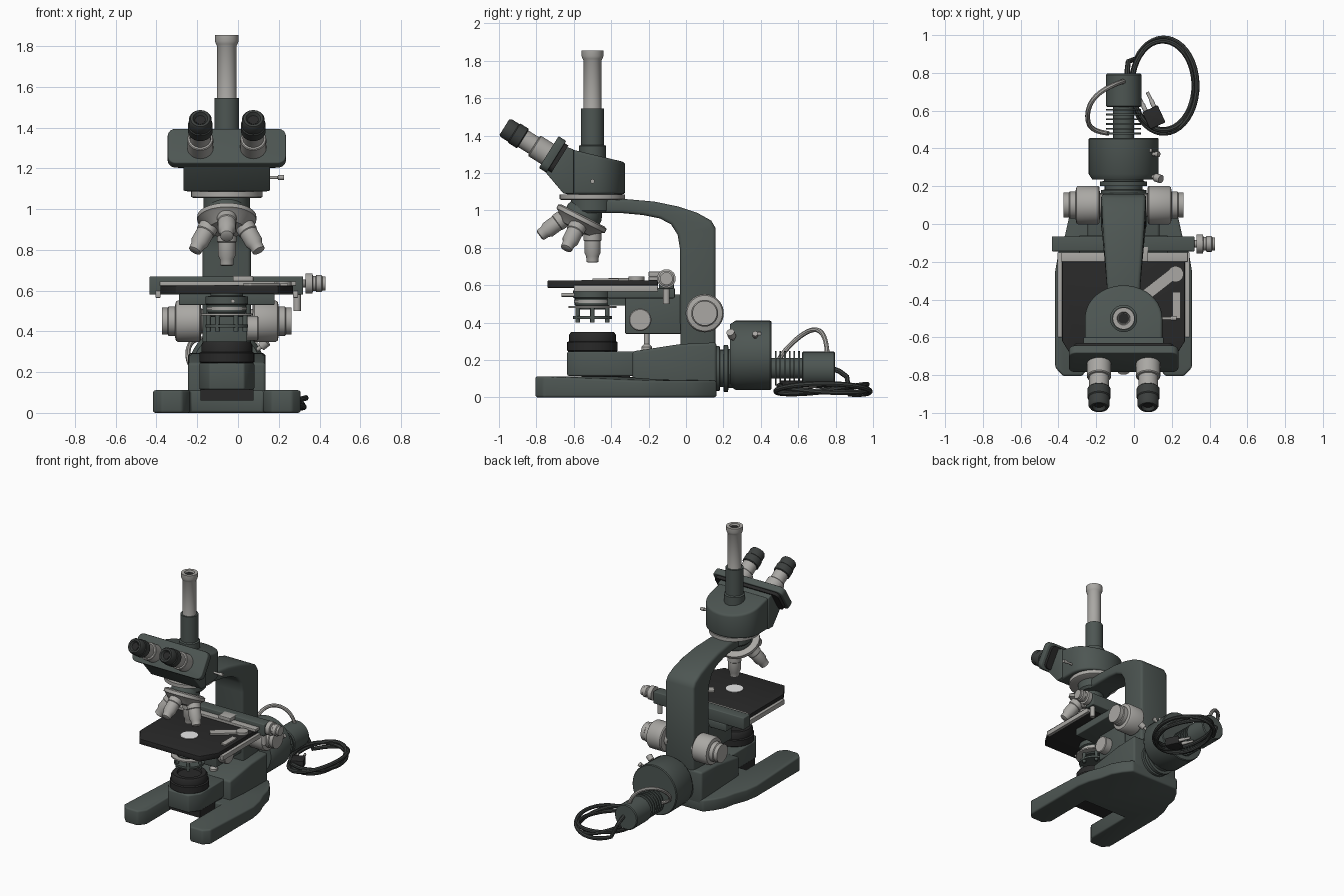
import bpy, bmesh, math
from mathutils import Vector, Matrix

if "Cube" in bpy.data.objects:
    bpy.data.objects.remove(bpy.data.objects["Cube"])

AXIS_X = -0.055   # optical axis; all x values below are relative to it


def material(name, r, g, b):
    m = bpy.data.materials.new(name)
    m.diffuse_color = (r, g, b, 1)
    m.use_nodes = True
    m.node_tree.nodes["Principled BSDF"].inputs["Base Color"].default_value = m.diffuse_color
    return m


GREEN = material("grey_green_paint", 0.075, 0.093, 0.086)
BLACK = material("black_paint", 0.022, 0.022, 0.022)
SILVER = material("satin_metal", 0.40, 0.39, 0.37)
CABLE = material("dark_rubber", 0.045, 0.05, 0.048)
WHITE = material("white_glass", 0.9, 0.9, 0.9)


def finish(bm, name, mat, bevel=0.0, matrix=None):
    bmesh.ops.recalc_face_normals(bm, faces=bm.faces[:])
    if bevel:
        edges = [e for e in bm.edges if e.is_manifold and e.calc_face_angle(0) > 0.7]
        bmesh.ops.bevel(bm, geom=edges, offset=bevel, segments=3, profile=0.5,
                        affect='EDGES', clamp_overlap=True)
    me = bpy.data.meshes.new(name)
    bm.to_mesh(me)
    bm.free()
    me.materials.append(mat)
    ob = bpy.data.objects.new(name, me)
    bpy.context.collection.objects.link(ob)
    if matrix:
        me.transform(matrix)
    return ob


def lathe(name, profile, origin, direction, mat, seg=36):
    """Solid of revolution from (radius, height) pairs along a direction."""
    bm = bmesh.new()
    rings = [[bm.verts.new((r * math.cos(2 * math.pi * i / seg), r * math.sin(2 * math.pi * i / seg), h))
              for i in range(seg)] for r, h in profile]
    for a, b in zip(rings, rings[1:]):
        for i in range(seg):
            j = (i + 1) % seg
            bm.faces.new((a[i], a[j], b[j], b[i]))
    bm.faces.new(rings[0])
    bm.faces.new(rings[-1])
    q = Vector((0, 0, 1)).rotation_difference(Vector(direction).normalized())
    return finish(bm, name, mat, 0, Matrix.Translation(origin) @ q.to_matrix().to_4x4())


def prism(name, outline, h0, h1, mat, bevel=0.0, along='z', matrix=None, top=None):
    """Extruded outline; along x the outline is (y, z). top(y) replaces the upper height."""
    bm = bmesh.new()
    put = (lambda a, b, h: (h, a, b)) if along == 'x' else (lambda a, b, h: (a, b, h))
    lo = [bm.verts.new(put(a, b, h0)) for a, b in outline]
    hi = [bm.verts.new(put(a, b, top(b) if top else h1)) for a, b in outline]
    bm.faces.new(lo)
    bm.faces.new(hi)
    for i in range(len(lo)):
        j = (i + 1) % len(lo)
        bm.faces.new((lo[i], lo[j], hi[j], hi[i]))
    return finish(bm, name, mat, bevel, matrix)


def box(name, x0, x1, y0, y1, z0, z1, mat, bevel=0.0):
    return prism(name, [(x0, y0), (x1, y0), (x1, y1), (x0, y1)], z0, z1, mat, bevel)


def mirrored(half):
    return half + [(-x, y) for x, y in reversed(half)]


def rounded_rect(w, h, r, n=6):
    pts = []
    for k, (sx, sy) in enumerate([(1, 1), (-1, 1), (-1, -1), (1, -1)]):
        for i in range(n + 1):
            a = math.pi / 2 * (k + i / n)
            pts.append((sx * (w - r) + r * math.cos(a), sy * (h - r) + r * math.sin(a)))
    return pts


def cable(name, pts, r, mat, kind='POLY'):
    cu = bpy.data.curves.new(name, 'CURVE')
    cu.dimensions = '3D'
    cu.bevel_depth, cu.bevel_resolution, cu.use_fill_caps = r, 2, True
    sp = cu.splines.new(kind)
    sp.points.add(len(pts) - 1)
    for p, co in zip(sp.points, pts):
        p.co = (*co, 1)
    if kind == 'NURBS':
        sp.order_u, sp.use_endpoint_u, sp.resolution_u = 4, True, 8
    tmp = bpy.data.objects.new(name + "_curve", cu)
    bpy.context.collection.objects.link(tmp)
    me = bpy.data.meshes.new_from_object(tmp.evaluated_get(bpy.context.evaluated_depsgraph_get()))
    bpy.data.objects.remove(tmp)
    me.materials.clear()
    me.materials.append(mat)
    bpy.context.collection.objects.link(bpy.data.objects.new(name, me))


UP, DOWN, BACK, RIGHT = (0, 0, 1), (0, 0, -1), (0, 1, 0), (1, 0, 0)

# horseshoe foot and rear body
foot = mirrored([(0.18, -0.38), (0.18, -0.75), (0.22, -0.805), (0.32, -0.805), (0.362, -0.76), (0.362, -0.25),
                 (0.345, -0.15), (0.31, -0.06), (0.29, 0.03), (0.25, 0.1), (0.2, 0.163)])
prism("foot", foot, 0, 0, GREEN, 0.012, top=lambda y: 0.112 if y < -0.25 else 0.09)
prism("base_body", [(-0.286, 0.05), (0.163, 0.05), (0.163, 0.294), (-0.03, 0.285), (-0.286, 0.246)],
      -0.19, 0.19, GREEN, 0.015, 'x')
# field illuminator
prism("illuminator_block", mirrored([(0.135, -0.27), (0.135, -0.56), (0.085, -0.635)]), 0.115, 0.245, GREEN, 0.008)
box("illuminator_underside", -0.13, 0.13, -0.56, -0.3, 0.06, 0.115, BLACK)
lathe("illuminator_ring", [(0.12, 0.24), (0.135, 0.25), (0.135, 0.295), (0.125, 0.3), (0.125, 0.335), (0.115, 0.35),
                           (0.085, 0.35), (0.08, 0.335)], (0, -0.5, 0), UP, BLACK)

# curved arm: outer y,z / inner y,z / half width
bm = bmesh.new()
rings = []
for yo, zo, yi, zi, w in [(0.158, 0.26, -0.03, 0.26, 0.12), (0.158, 0.905, -0.033, 0.80, 0.118),
                          (0.135, 0.945, -0.045, 0.87, 0.116), (0.06, 0.987, -0.08, 0.925, 0.113),
                          (-0.04, 1.02, -0.14, 0.957, 0.107), (-0.17, 1.047, -0.23, 0.975, 0.098),
                          (-0.32, 1.06, -0.34, 0.985, 0.088), (-0.5, 1.06, -0.5, 0.985, 0.085)]:
    rings.append([bm.verts.new(c) for c in ((-w, yo, zo), (w, yo, zo), (w, yi, zi), (-w, yi, zi))])
for a, b in zip(rings, rings[1:]):
    for i in range(4):
        bm.faces.new((a[i], a[(i + 1) % 4], b[(i + 1) % 4], b[i]))
bm.faces.new(rings[0])
bm.faces.new(rings[-1])
finish(bm, "arm", GREEN, 0.018)
lathe("arm_head", [(0.1, 0.985), (0.115, 1.0), (0.115, 1.058)], (0, -0.5, 0), UP, GREEN)

# tilted nosepiece with four objectives spread on a cone
tilt = math.radians(27)
nose = Vector((0, -math.sin(tilt), -math.cos(tilt)))
apex = Vector((0, -0.5, 1.07))
lathe("nosepiece_hub", [(0.08, 0.04), (0.1, 0.09), (0.1, 0.12)], apex, nose, GREEN)
lathe("nosepiece_disc", [(0.13, 0.11), (0.145, 0.118), (0.145, 0.14), (0.135, 0.145), (0.09, 0.19), (0.03, 0.2)],
      apex, nose, SILVER)
for i in range(4):
    d = Matrix.Rotation(i * math.pi / 2, 3, nose) @ Vector(DOWN)
    lathe("objective_%d" % (i + 1), [(0.036, 0.13), (0.036, 0.19), (0.048, 0.195), (0.048, 0.23), (0.044, 0.234),
          (0.044, 0.295), (0.034, 0.315), (0.032, 0.345), (0.022, 0.35)], apex, d, SILVER, 28)

# viewing head
lathe("head_mount_ring", [(0.165, 1.055), (0.175, 1.06), (0.175, 1.086)], (0, -0.5, 0), UP, SILVER, 48)
dome = [(0.205 * math.cos(math.pi * i / 20), -0.5 + 0.175 * math.sin(math.pi * i / 20)) for i in range(21)]
prism("head_body", [(0.205, -0.65)] + dome + [(-0.205, -0.65)], 1.086, 0, GREEN, 0.015,
      top=lambda y: 1.335 - 0.24 * (y + 0.65))
prism("head_front", [(-0.6, 1.09), (-0.655, 1.09), (-0.765, 1.22), (-0.68, 1.355), (-0.6, 1.325)],
      -0.213, 0.213, GREEN, 0.006, 'x')
look = Vector((0, -0.848, 0.53))
q = Matrix(((1, 0, 0), (0, 0.53, -0.848), (0, 0.848, 0.53))).to_4x4()
face = Matrix.Translation((0, -0.712, 1.298)) @ q
prism("eyepiece_plate", rounded_rect(0.29, 0.1, 0.04), -0.022, 0.026, GREEN, 0.006, matrix=face)
prism("eyepiece_plate_seam", rounded_rect(0.265, 0.085, 0.035), -0.045, -0.02, BLACK, matrix=face)
for side, s in (("left", -1), ("right", 1)):
    o = Vector((s * 0.13, -0.735, 1.298))
    lathe(side + "_eyepiece_tube", [(0.064, 0), (0.064, 0.085), (0.06, 0.09), (0.052, 0.092), (0.052, 0.175)],
          o, look, SILVER)
    lathe(side + "_eyepiece_cup", [(0.056, 0.16), (0.061, 0.165), (0.061, 0.215), (0.056, 0.22), (0.056, 0.265),
          (0.048, 0.278), (0.036, 0.278), (0.026, 0.262)], o, look, CABLE)
    lathe(side + "_eyepiece_lens", [(0.024, 0.255), (0.024, 0.264)], o, look, BLACK)
lathe("photo_tube_lower", [(0.072, 1.25), (0.072, 1.345), (0.061, 1.35), (0.061, 1.545)], (0, -0.5, 0), UP, GREEN)
lathe("photo_tube_upper", [(0.05, 1.54), (0.047, 1.55), (0.047, 1.8), (0.053, 1.81), (0.058, 1.825), (0.058, 1.855),
                           (0.035, 1.855), (0.03, 1.84)], (0, -0.5, 0), UP, SILVER)
lathe("photo_tube_lens", [(0.028, 1.835), (0.028, 1.843)], (0, -0.5, 0), UP, BLACK)
lathe("beam_slider", [(0.008, 0.19), (0.008, 0.25), (0.012, 0.252), (0.012, 0.28)], (0, -0.5, 1.155), RIGHT, SILVER, 16)

# stage with mechanical slide holder
plate = mirrored([(0.325, -0.15), (0.325, -0.62), (0.25, -0.74)])
prism("stage_plate", plate, 0.585, 0.625, BLACK, 0.004)
lathe("stage_aperture", [(0.06, 0.584), (0.06, 0.628)], (0, -0.5, 0), UP, WHITE)
box("stage_carriage", -0.235, 0.235, -0.42, -0.06, 0.53, 0.585, GREEN, 0.006)
box("stage_crossbar", -0.38, 0.375, -0.145, -0.065, 0.58, 0.67, GREEN, 0.006)
box("slide_rail", -0.33, 0.34, -0.2, -0.15, 0.625, 0.645, SILVER, 0.003)
box("slide_carrier", 0.03, 0.13, -0.2, -0.12, 0.645, 0.672, SILVER, 0.004)
for side, s in (("left", -1), ("right", 1)):
    box(side + "_stage_rail", *sorted((s * 0.325, s * 0.35)), -0.6, -0.15, 0.565, 0.6, SILVER, 0.003)
m = Matrix.Translation((0.19, -0.32, 0)) @ Matrix.Rotation(math.radians(38), 4, 'Z')
prism("slide_finger", rounded_rect(0.12, 0.03, 0.01), 0.626, 0.638, SILVER, matrix=m)
lathe("slide_finger_pivot", [(0.042, 0.626), (0.042, 0.645)], (0.275, -0.265, 0), UP, SILVER)
box("slide_clamp", 0.26, 0.3, -0.5, -0.36, 0.626, 0.636, SILVER)
lathe("stage_travel_knob", [(0.02, 0.37), (0.02, 0.385), (0.05, 0.387), (0.05, 0.42), (0.036, 0.423), (0.036, 0.435),
      (0.042, 0.44), (0.042, 0.465), (0.034, 0.47), (0.034, 0.485)], (0, -0.105, 0.635), RIGHT, SILVER)
lathe("stage_travel_shaft", [(0.018, 0.5), (0.018, 0.58)], (0.345, -0.105, 0), UP, SILVER, 16)

# focusing bracket and knobs
box("focus_bracket", -0.1, 0.1, -0.325, -0.02, 0.34, 0.55, GREEN, 0.006)
lathe("bracket_stop_post", [(0.028, 0.24), (0.028, 0.27), (0.014, 0.285), (0.014, 0.345)], (0, -0.21, 0), UP, SILVER, 20)
lathe("condenser_knob", [(0.06, 0.1), (0.06, 0.15), (0.055, 0.155)], (0, -0.245, 0.415), RIGHT, SILVER)
for side, s in (("left", -1), ("right", 1)):
    lathe(side + "_focus_knobs", [(0.06, 0.1), (0.06, 0.125), (0.095, 0.128), (0.102, 0.135), (0.102, 0.24),
          (0.095, 0.25), (0.072, 0.255), (0.072, 0.285), (0.066, 0.29), (0.066, 0.318)],
          (0, 0.1, 0.45), (s, 0, 0), SILVER, 40)

# condenser below the stage
lathe("condenser_body", [(0.075, 0.47), (0.095, 0.495), (0.095, 0.53), (0.105, 0.535), (0.105, 0.57), (0.08, 0.575),
                         (0.08, 0.585)], (0, -0.5, 0), UP, GREEN)
lathe("condenser_band", [(0.1, 0.505), (0.1, 0.52)], (0, -0.5, 0), UP, SILVER)
lathe("filter_disc", [(0.128, 0.478), (0.128, 0.488)], (0, -0.5, 0), UP, SILVER)
lathe("filter_ring", [(0.105, 0.42), (0.105, 0.435)], (0, -0.5, 0), UP, GREEN)
for i in range(6):
    a = math.pi / 3 * i
    lathe("condenser_pillar_%d" % (i + 1), [(0.012, 0.4), (0.012, 0.48)],
          (0.09 * math.cos(a), -0.5 + 0.09 * math.sin(a), 0), UP, GREEN, 12)
box("condenser_arm", -0.06, 0.06, -0.42, -0.3, 0.49, 0.545, GREEN)
lathe("iris_lever", [(0.01, 0.09), (0.01, 0.165)], (0.03, -0.5, 0.548), (0, -1, 0), SILVER, 12)

# lamp house
lathe("lamp_neck", [(0.12, 0.155), (0.12, 0.18), (0.1, 0.182), (0.1, 0.2), (0.125, 0.202), (0.125, 0.225),
                    (0.105, 0.227), (0.105, 0.26)], (0, 0, 0.155), BACK, GREEN)
lathe("lamp_housing", [(0.165, 0.235), (0.185, 0.265), (0.185, 0.45), (0.18, 0.456)], (0, 0, 0.225), BACK, GREEN, 48)
box("lamp_vent", -0.13, 0.15, 0.38, 0.4, 0.3, 0.35, SILVER)
lathe("lamp_clamp_lever", [(0.01, 0), (0.01, 0.09), (0.022, 0.092), (0.022, 0.13)], (0.1, 0.27, 0.27),
      (0.75, -0.25, 0.6), SILVER, 16)
lathe("lamp_centring_screw", [(0.01, 0.17), (0.01, 0.2), (0.015, 0.202), (0.015, 0.22)], (0, 0.37, 0.225),
      (0.85, 0, 0.53), SILVER, 16)
fins = [(0.055, 0.44)]
for i in range(6):
    y = 0.475 + i * 0.025
    fins += [(0.055, y), (0.092, y), (0.092, y + 0.009), (0.055, y + 0.009)]
lathe("cooling_fins", fins + [(0.055, 0.64)], (0, 0, 0.155), BACK, GREEN)
lathe("lamp_socket", [(0.088, 0.62), (0.094, 0.626), (0.094, 0.79), (0.088, 0.796)], (0, 0, 0.15), BACK, GREEN)

# wiring
cable("lamp_lead", [(0.0, 0.755, 0.235), (-0.02, 0.75, 0.31), (-0.1, 0.72, 0.37), (-0.18, 0.65, 0.36),
                    (-0.2, 0.55, 0.28), (-0.17, 0.49, 0.2), (-0.08, 0.48, 0.16)], 0.013, SILVER, 'NURBS')
coil = [(0.02, 0.79, 0.15), (0.02, 0.82, 0.14), (0.025, 0.86, 0.11)]
for i in range(111):
    t = i / 110
    a = math.radians(145 - 985 * t)
    k = 1 - 0.08 * t + 0.03 * math.sin(9 * t)
    coil.append((0.21 + 0.175 * k * math.cos(a), 0.732 + 0.25 * k * math.sin(a),
                 0.045 + 0.03 * math.cos(a * 1.3) * (1 - 0.4 * t)))
cable("power_cable", coil, 0.014, CABLE)
m = Matrix.Translation((0.16, 0.565, 0)) @ Matrix.Rotation(math.radians(25), 4, 'Z')
prism("plug", rounded_rect(0.045, 0.05, 0.008), 0.03, 0.09, BLACK, 0.004, matrix=m)
for i, dx in enumerate((-0.025, 0.025)):
    lathe("plug_prong_%d" % (i + 1), [(0.012, 0), (0.012, 0.04), (0.009, 0.045), (0.009, 0.09)],
          m @ Vector((dx, 0.045, 0.06)), m.to_3x3() @ Vector(BACK), SILVER, 14)

# shift onto the optical axis and shade
for ob in bpy.context.scene.objects:
    ob.location.x += AXIS_X
    ob.select_set(True)
    bpy.context.view_layer.objects.active = ob
bpy.ops.object.shade_smooth_by_angle(angle=math.radians(35))
